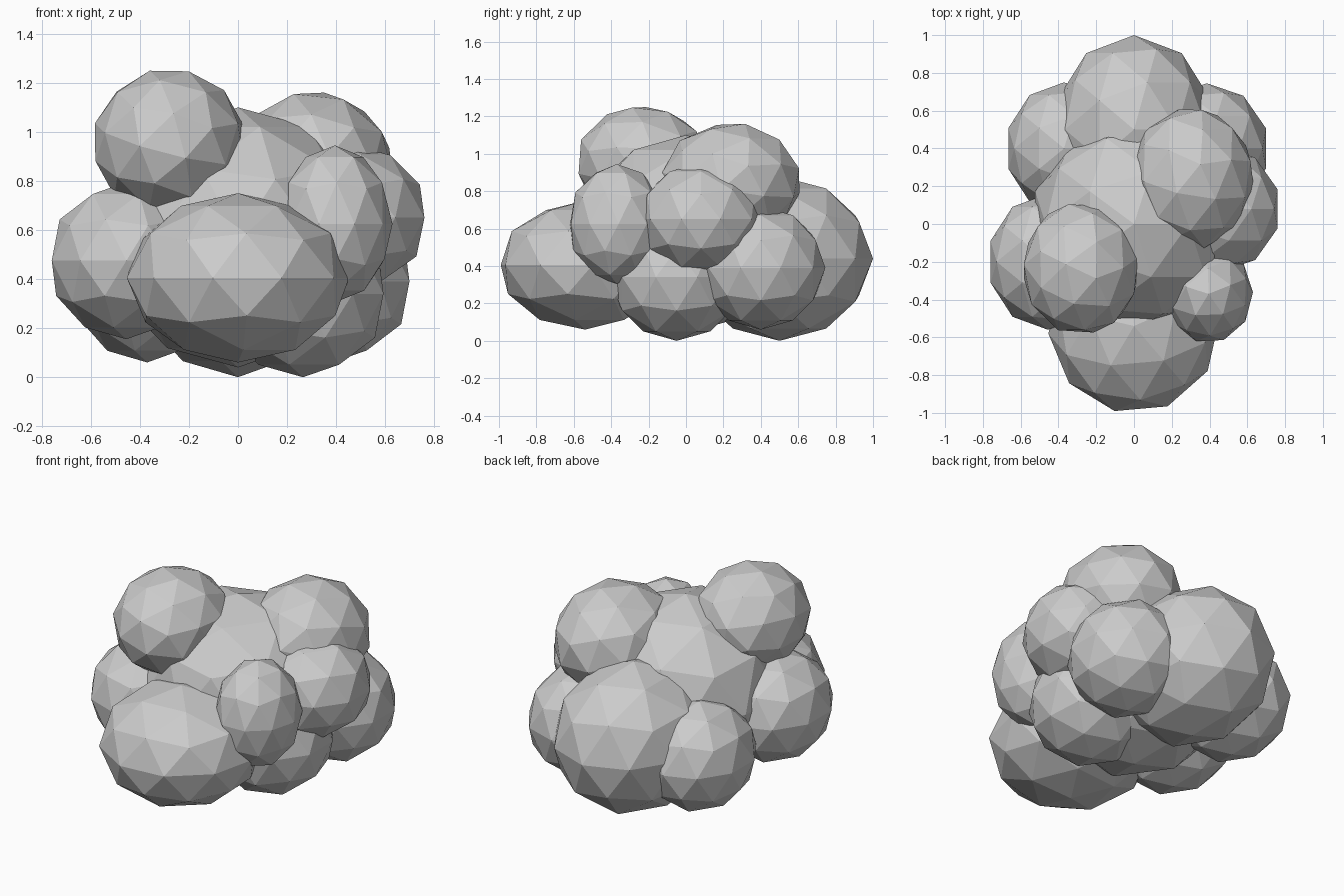
import bpy
from math import radians

if "Cube" in bpy.data.objects:
    bpy.data.objects.remove(bpy.data.objects["Cube"])


def lobe(name, centre, radii, turn=0, tilt=(0, 0)):
    """One faceted foliage lobe: an 80-sided icosphere, turned then stretched."""
    bpy.ops.mesh.primitive_ico_sphere_add(subdivisions=2, radius=1)
    ob = bpy.context.object
    ob.name = name
    ob.rotation_euler = (radians(tilt[0]), radians(tilt[1]), radians(turn))
    bpy.ops.object.transform_apply(location=False, rotation=True, scale=True)
    ob.scale = radii
    ob.location = centre
    bpy.ops.object.transform_apply(location=False, rotation=False, scale=True)
    return ob


# central mass
lobe("core_lobe", (0, 0, 0.57), (0.55, 0.56, 0.53))

# large lobes front and back
lobe("front_lobe", (0, -0.54, 0.405), (0.455, 0.462, 0.345), 23)
lobe("back_lobe", (0, 0.5, 0.44), (0.43, 0.5, 0.44))

# lower lobes around the base
lobe("back_left_lobe", (-0.37, 0.4, 0.38), (0.31, 0.35, 0.32))
lobe("back_right_lobe", (0.385, 0.4, 0.39), (0.33, 0.345, 0.33))
lobe("low_right_lobe", (0.265, -0.05, 0.34), (0.345, 0.36, 0.34))
lobe("left_lobe", (-0.455, -0.2, 0.475), (0.32, 0.36, 0.32))

# middle lobes on the right side
lobe("right_lobe", (0.45, 0.08, 0.65), (0.326, 0.335, 0.3))
lobe("front_right_lobe", (0.395, -0.37, 0.625), (0.235, 0.26, 0.32), 20)

# upper lobes, tipped so no corner points straight up
lobe("top_left_lobe", (-0.28, -0.235, 0.955), (0.315, 0.355, 0.305), 15, (12, 12))
lobe("top_right_lobe", (0.305, 0.24, 0.845), (0.335, 0.38, 0.325), 10, (-10, 10))
